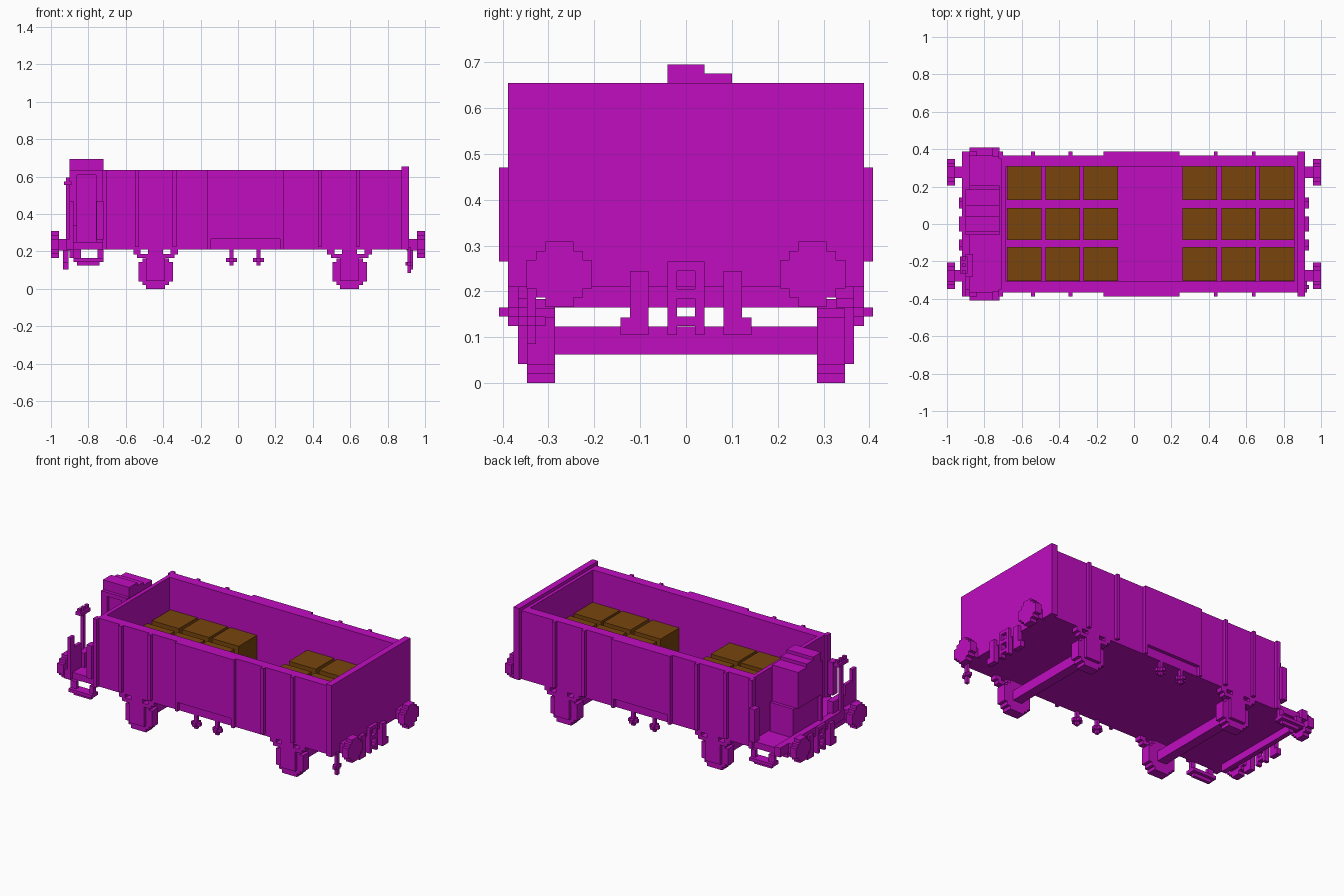
import bpy, bmesh

cube = bpy.data.objects.get("Cube")
if cube:
    bpy.data.objects.remove(cube, do_unlink=True)

V = 0.0204  # size of one block step


def material(name, rgb):
    m = bpy.data.materials.new(name)
    m.use_nodes = True
    m.diffuse_color = (*rgb, 1)
    m.node_tree.nodes["Principled BSDF"].inputs["Base Color"].default_value = (*rgb, 1)
    return m


MAGENTA = material("magenta paint", (0.53, 0.004, 0.53))
BROWN = material("brown crate", (0.19, 0.06, 0.004))


def boxes(name, items, mat=MAGENTA):
    """One flat-shaded object made of boxes given as (x0, x1, y0, y1, z0, z1)."""
    bm = bmesh.new()
    for x0, x1, y0, y1, z0, z1 in items:
        y0, y1 = min(y0, y1), max(y0, y1)
        x0, x1 = min(x0, x1), max(x0, x1)
        verts = bmesh.ops.create_cube(bm, size=1)["verts"]
        bmesh.ops.scale(bm, vec=(x1 - x0, y1 - y0, z1 - z0), verts=verts)
        bmesh.ops.translate(bm, vec=((x0 + x1) / 2, (y0 + y1) / 2, (z0 + z1) / 2), verts=verts)
    me = bpy.data.meshes.new(name)
    bm.to_mesh(me)
    bm.free()
    me.materials.append(mat)
    ob = bpy.data.objects.new(name, me)
    bpy.context.collection.objects.link(ob)
    return ob


def rows(half_widths, z0):
    """Stepped disc rows: (half width, bottom, top), merging equal rows."""
    out = []
    for i, w in enumerate(half_widths):
        a, b = z0 + i * V, z0 + (i + 1) * V
        if out and out[-1][0] == w * V:
            out[-1] = (w * V, out[-1][1], b)
        else:
            out.append((w * V, a, b))
    return out


# Open body
boxes("floor", [(-0.71, 0.875, -0.367, 0.367, 0.21, 0.245)])
for s, side in ((-1, "front"), (1, "back")):
    boxes(side + "_wall", [(-0.71, 0.875, s * 0.308, s * 0.367, 0.21, 0.635)])
    boxes(side + "_ribs", [(x - 0.01, x + 0.01, s * 0.365, s * 0.388, 0.225, 0.635)
                           for x in (-0.54, -0.34, 0.437, 0.64)])
    # Door panel with a recess along its lower edge
    boxes(side + "_door", [(-0.163, 0.243, s * 0.365, s * 0.388, 0.267, 0.635),
                           (-0.163, -0.145, s * 0.365, s * 0.388, 0.21, 0.267),
                           (0.225, 0.243, s * 0.365, s * 0.388, 0.21, 0.267)])
boxes("left_end_wall", [(0.855, 0.875, -0.308, 0.308, 0.21, 0.635),
                        (0.875, 0.915, -0.388, 0.388, 0.21, 0.655)])
boxes("right_end_wall", [(-0.71, -0.685, -0.308, 0.308, 0.21, 0.635),
                         (-0.725, -0.70, -0.388, -0.35, 0.21, 0.635),
                         (-0.725, -0.70, 0.35, 0.388, 0.21, 0.635)])

# Cargo crates
for x0 in (-0.68, -0.473, -0.27, 0.26, 0.468, 0.67):
    for y0, y1 in ((-0.305, -0.123), (-0.085, 0.085), (0.128, 0.307)):
        boxes("crate", [(x0, x0 + 0.185, y0, y1, 0.245, 0.435)], BROWN)

# Platform, sill and underbeam at the brake end
boxes("platform", [(-0.90, -0.71, -0.367, 0.367, 0.21, 0.25),
                   (-0.92, -0.88, -0.388, 0.388, 0.21, 0.268),
                   (-0.90, -0.87, -0.29, 0.29, 0.165, 0.212)])
# Tall cabinet with stepped roof
boxes("cabinet", [(-0.90, -0.72, -0.04, 0.04, 0.43, 0.695),
                  (-0.90, -0.72, 0.04, 0.10, 0.43, 0.675),
                  (-0.90, -0.72, 0.10, 0.185, 0.43, 0.655),
                  (-0.88, -0.72, -0.04, 0.205, 0.25, 0.43)])
# Framed cabinet front
boxes("cabinet_frame", [(-0.90, -0.86, -0.06, -0.04, 0.25, 0.635),
                        (-0.76, -0.72, -0.06, -0.04, 0.25, 0.635),
                        (-0.86, -0.76, -0.06, -0.04, 0.61, 0.635)])
# Hand brake
boxes("hand_brake", [(-0.92, -0.90, -0.23, -0.21, 0.25, 0.595),
                     (-0.93, -0.89, -0.265, -0.175, 0.555, 0.575),
                     (-0.92, -0.90, -0.265, -0.245, 0.555, 0.595),
                     (-0.92, -0.90, -0.195, -0.175, 0.555, 0.595)])
# Corner guard beside the hand brake
boxes("corner_guard", [(-0.90, -0.88, -0.388, -0.347, 0.25, 0.47),
                       (-0.90, -0.88, -0.347, -0.28, 0.25, 0.40),
                       (-0.90, -0.86, -0.28, -0.16, 0.25, 0.34)])

for s, side in ((-1, "front"), (1, "back")):
    # Grab plates and hanging step
    boxes(side + "_grab_plate", [(-0.757, -0.72, s * 0.36, s * 0.408, 0.265, 0.47)])
    boxes(side + "_step", [(-0.88, -0.72, s * 0.347, s * 0.408, 0.145, 0.165),
                           (-0.86, -0.74, s * 0.367, s * 0.388, 0.125, 0.145),
                           (-0.88, -0.84, s * 0.367, s * 0.388, 0.165, 0.21),
                           (-0.75, -0.72, s * 0.367, s * 0.388, 0.165, 0.21)])
    # Small hanging valves below the door
    for x in (-0.035, 0.11):
        boxes(side + "_valve", [(x - 0.01, x + 0.01, s * 0.347, s * 0.367, 0.125, 0.21),
                                (x - 0.03, x + 0.03, s * 0.347, s * 0.367, 0.145, 0.165),
                                (x - 0.01, x + 0.01, s * 0.327, s * 0.388, 0.145, 0.165)])

# Wheels, axle boxes, springs and axles
for x in (-0.44, 0.597):
    boxes("axle", [(x - 0.03, x + 0.03, -0.29, 0.29, 0.062, 0.123)])
    for s in (-1, 1):
        boxes("wheel", [(x - w, x + w, s * 0.286, s * 0.347, a, b)
                        for w, a, b in rows((2.5, 3.5, 4.5, 4.5, 4.5, 4.5, 4.5, 3.5, 2.5), 0)])
        boxes("axle_box", [(x - 0.051, x + 0.051, s * 0.345, s * 0.367, 0.042, 0.165)])
        boxes("spring", [(x - 0.10, x + 0.10, s * 0.327, s * 0.367, 0.165, 0.187),
                         (x - 0.12, x - 0.08, s * 0.327, s * 0.367, 0.185, 0.212),
                         (x + 0.08, x + 0.12, s * 0.327, s * 0.367, 0.185, 0.212),
                         (x - 0.04, x + 0.04, s * 0.327, s * 0.367, 0.185, 0.212)])

# Buffers, hoses and couplings at both ends
for e in (-1, 1):
    for s in (-1, 1):
        y = s * 0.276
        boxes("buffer", [(e * 0.957, e * 1.0, y - w, y + w, a, b)
                         for w, a, b in rows((1.5, 2.5, 3.5, 3.5, 3.5, 2.5, 1.5), 0.166)]
              + [(e * 0.90, e * 0.96, y - 0.031, y + 0.031, 0.206, 0.268)])
        boxes("hose", [(e * 0.905, e * 0.936, s * 0.082, s * 0.122, 0.105, 0.245),
                       (e * 0.905, e * 0.936, s * 0.122, s * 0.143, 0.105, 0.143)])
    boxes("coupling", [(e * 0.905, e * 0.936, -0.04, -0.02, 0.105, 0.265),
                       (e * 0.905, e * 0.936, 0.02, 0.04, 0.105, 0.265),
                       (e * 0.905, e * 0.936, -0.02, 0.02, 0.245, 0.265),
                       (e * 0.905, e * 0.936, -0.02, 0.02, 0.185, 0.205),
                       (e * 0.905, e * 0.936, -0.02, 0.02, 0.125, 0.145)])

# Shunter's step below the front buffer
boxes("shunter_step", [(0.905, 0.925, -0.347, -0.327, 0.085, 0.225),
                       (0.905, 0.925, -0.367, -0.307, 0.125, 0.145),
                       (0.895, 0.935, -0.347, -0.327, 0.125, 0.145)])
